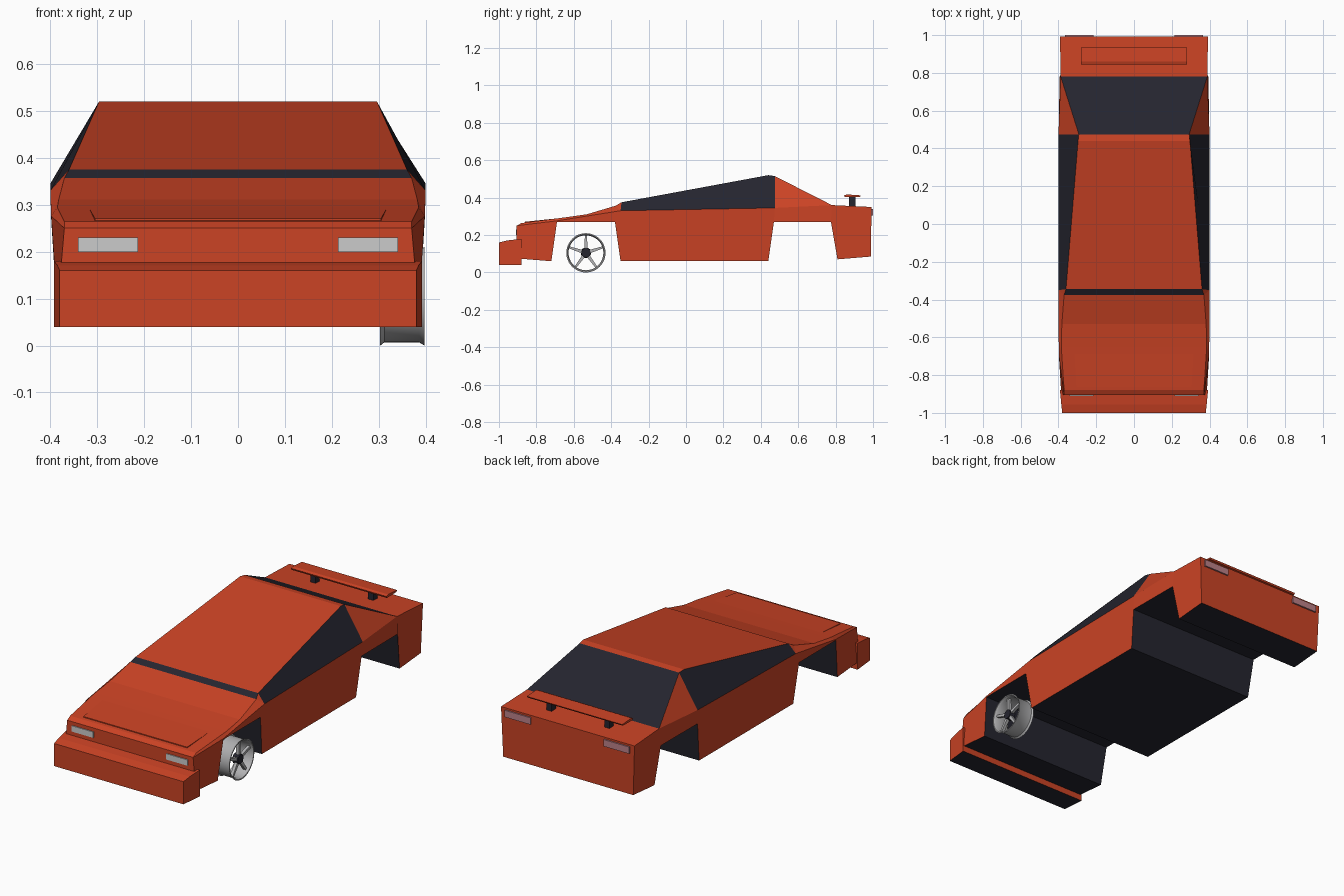
import bpy, bmesh, math
from mathutils import Vector, Matrix

cube = bpy.data.objects.get("Cube")
if cube:
    bpy.data.objects.remove(cube, do_unlink=True)


def make_mat(name, rgb):
    m = bpy.data.materials.new(name)
    m.use_nodes = True
    m.diffuse_color = (*rgb, 1)
    m.node_tree.nodes["Principled BSDF"].inputs["Base Color"].default_value = (*rgb, 1)
    return m


RED = make_mat("orange red paint", (0.6, 0.056, 0.018))
DARK = make_mat("dark glass and trim", (0.018, 0.018, 0.028))
LAMP = make_mat("headlamp grey", (0.6, 0.6, 0.6))
TAIL = make_mat("tail lamp pink", (0.5, 0.22, 0.25))
RIM = make_mat("rim metal", (0.45, 0.45, 0.46))


def finish(name, bm, mats):
    bmesh.ops.recalc_face_normals(bm, faces=bm.faces)
    mesh = bpy.data.meshes.new(name)
    bm.to_mesh(mesh)
    bm.free()
    for m in mats:
        mesh.materials.append(m)
    obj = bpy.data.objects.new(name, mesh)
    bpy.context.scene.collection.objects.link(obj)
    return obj


def shell(name, pts, loop, dark_spans, sides, dark_sides=()):
    """Symmetric hull: a closed centre loop spanned across x, plus mirrored side panels."""
    bm = bmesh.new()
    left = {k: bm.verts.new(p) for k, p in pts.items()}
    right = {k: bm.verts.new((-x, y, z)) for k, (x, y, z) in pts.items()}
    for a, b in zip(loop, loop[1:] + loop[:1]):
        f = bm.faces.new((left[a], left[b], right[b], right[a]))
        f.material_index = int((a, b) in dark_spans)
    for panel in sides:
        keys = panel.split()
        for side in (left, right):
            f = bm.faces.new([side[k] for k in keys])
            f.material_index = int(panel in dark_sides)
    return finish(name, bm, (RED, DARK))


def box(name, centre, size, mat):
    bm = bmesh.new()
    bmesh.ops.create_cube(bm, size=1, matrix=Matrix.Translation(centre) @ Matrix.Diagonal((*size, 1)))
    return finish(name, bm, (mat,))


# Body hull: left-hand corner points
body = {
    "nose": (0.37, -0.905, 0.25), "chin": (0.385, -0.905, 0.075),
    "front_sill": (0.385, -0.72, 0.06),
    "arch_a": (0.397, -0.69, 0.27), "arch_b": (0.398, -0.38, 0.27),
    "sill_a": (0.385, -0.35, 0.06), "sill_b": (0.385, 0.44, 0.06),
    "arch_c": (0.397, 0.47, 0.27), "arch_d": (0.395, 0.775, 0.27),
    "rear_sill": (0.382, 0.81, 0.07), "tail_low": (0.382, 0.988, 0.085),
    "tail_top": (0.392, 0.992, 0.35), "deck": (0.388, 0.78, 0.36),
    "roof_back": (0.292, 0.475, 0.515), "roof_top": (0.296, 0.44, 0.52),
    "cowl": (0.36, -0.345, 0.375), "hood_back": (0.37, -0.375, 0.357),
    "hood_mid": (0.382, -0.53, 0.311), "hood_bulge": (0.385, -0.65, 0.294),
    "hood_front": (0.37, -0.88, 0.264),
    "fender": (0.398, -0.69, 0.276), "belt_a": (0.4, -0.35, 0.33), "belt_b": (0.4, 0.475, 0.345),
}
loop = list(body)[:-3]
under = loop[loop.index("chin"):loop.index("tail_low") + 1]
dark = set(zip(under, under[1:])) | {("deck", "roof_back"), ("cowl", "hood_back")}
glass = "cowl belt_a belt_b roof_back roof_top"
shell("car_body", body, loop, dark, [
    "nose chin front_sill arch_a fender",
    "arch_a arch_b belt_a fender",
    "arch_b sill_a sill_b arch_c belt_b belt_a",
    "arch_c arch_d deck belt_b",
    "arch_d rear_sill tail_low tail_top deck",
    "nose fender hood_bulge hood_front",
    "fender hood_mid hood_bulge",
    "fender belt_a hood_back hood_mid",
    "belt_a cowl hood_back",
    "roof_back belt_b deck",
    glass], (glass,))

# Front bumper with a stepped top
bumper = {
    "low": (0.38, -1.0, 0.04), "edge": (0.38, -1.0, 0.16), "step": (0.385, -0.955, 0.171),
    "top": (0.392, -0.88, 0.18), "back": (0.392, -0.88, 0.04),
}
shell("front_bumper", bumper, list(bumper), {("back", "low")}, ["low edge step top back"])

# Slightly raised hood panel that fades into the hood
hood = {
    "front": (0.305, -0.862, 0.271), "rear": (0.318, -0.64, 0.294),
    "rear_low": (0.318, -0.64, 0.285), "front_low": (0.305, -0.862, 0.262),
}
shell("hood_panel", hood, list(hood), set(), ["front rear rear_low front_low"])

# Lamps and spoiler posts, one per side
for side, s in (("left", 1), ("right", -1)):
    box(f"headlamp_{side}", (s * 0.277, -0.906, 0.215), (0.127, 0.008, 0.031), LAMP)
    box(f"tail_lamp_{side}", (s * 0.29, 0.995, 0.322), (0.15, 0.009, 0.036), TAIL)
    box(f"spoiler_post_{side}", (s * 0.17, 0.888, 0.376), (0.03, 0.035, 0.056), DARK)

# Rear spoiler blade
spoiler = {
    "front": (0.28, 0.845, 0.412), "top": (0.28, 0.86, 0.417), "rear": (0.28, 0.935, 0.412),
    "rear_low": (0.28, 0.93, 0.404), "front_low": (0.28, 0.85, 0.402),
}
shell("rear_spoiler", spoiler, list(spoiler), set(), [" ".join(spoiler)])

# Single front wheel: open barrel, spokes and hub
AXLE = Vector((0, -0.535, 0.105))


def lathe(name, profile, mat, steps=48):
    bm = bmesh.new()
    rings = []
    for i in range(steps):
        a = math.tau * i / steps
        rings.append([bm.verts.new(AXLE + Vector((x, r * math.cos(a), r * math.sin(a))))
                      for x, r in profile])
    n = len(profile)
    for i in range(steps):
        p, q = rings[i], rings[(i + 1) % steps]
        for j in range(n):
            k = (j + 1) % n
            bm.faces.new((p[j], p[k], q[k], q[j]))
    obj = finish(name, bm, (mat,))
    bpy.ops.object.select_all(action="DESELECT")
    obj.select_set(True)
    bpy.context.view_layer.objects.active = obj
    bpy.ops.object.shade_smooth_by_angle(angle=math.radians(35))
    return obj


lathe("wheel_barrel", [(0.303, 0.105), (0.312, 0.098), (0.386, 0.098), (0.397, 0.105),
                       (0.397, 0.099), (0.386, 0.093), (0.312, 0.093), (0.303, 0.099)], RIM)

bm = bmesh.new()
bmesh.ops.create_cone(bm, cap_ends=True, segments=24, radius1=0.028, radius2=0.024, depth=0.03,
                      matrix=Matrix.Translation(AXLE + Vector((0.375, 0, 0)))
                      @ Matrix.Rotation(math.pi / 2, 4, "Y"))
finish("wheel_hub", bm, (DARK,))

bm = bmesh.new()
for i in range(5):
    place = (Matrix.Translation(AXLE) @ Matrix.Rotation(math.tau * i / 5, 4, "X")
             @ Matrix.Translation((0.377, 0, 0.058)) @ Matrix.Diagonal((0.016, 0.018, 0.076, 1)))
    made = bmesh.ops.create_cube(bm, size=1)["verts"]
    for v in made:
        if v.co.z > 0:
            v.co.y *= 0.6
    bmesh.ops.transform(bm, matrix=place, verts=made)
finish("wheel_spokes", bm, (RIM,))
